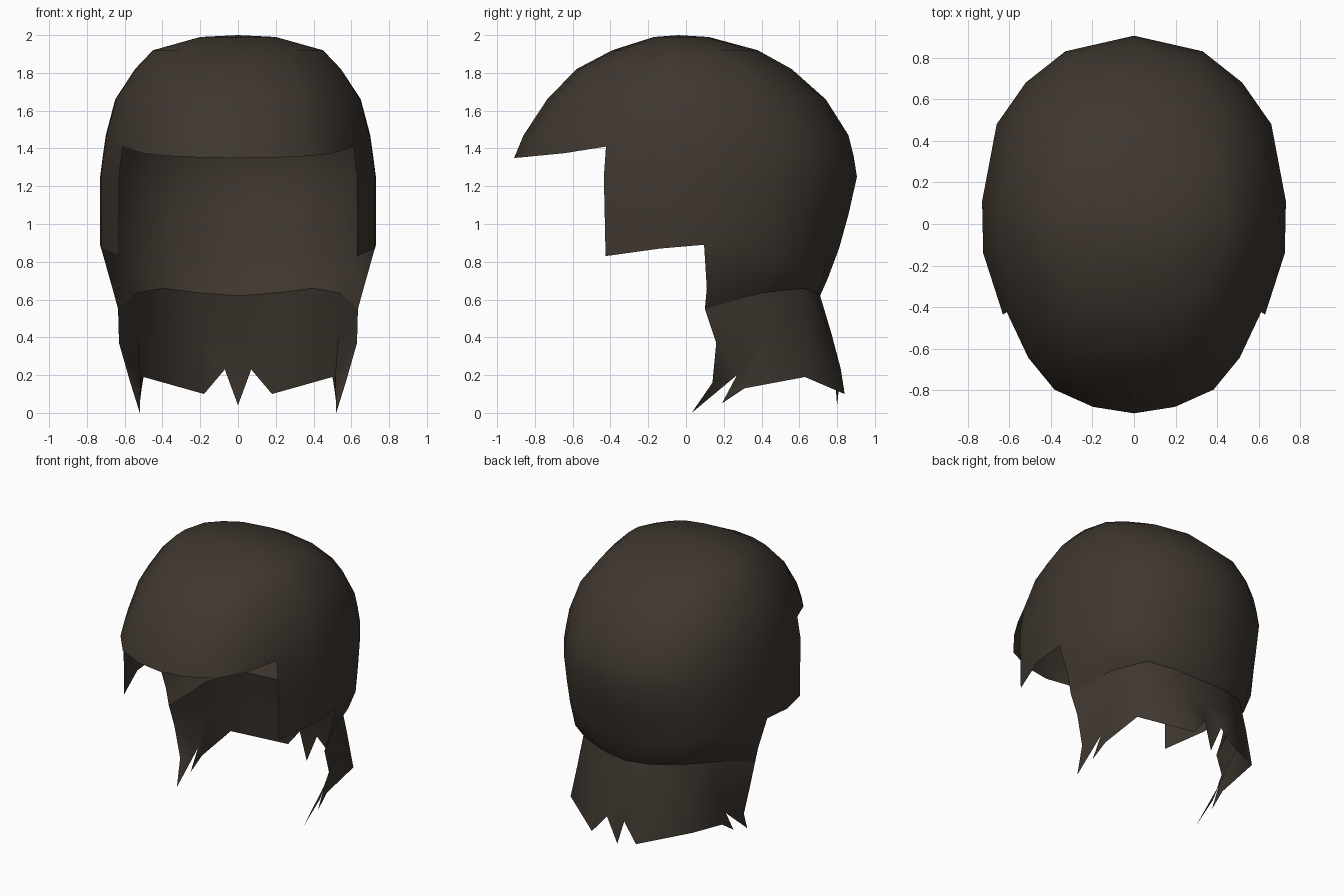
import bpy, bmesh

if "Cube" in bpy.data.objects:
    bpy.data.objects.remove(bpy.data.objects["Cube"])

mat = bpy.data.materials.new("dark brown hair")
mat.diffuse_color = (0.050, 0.038, 0.029, 1)
mat.use_nodes = True
mat.node_tree.nodes["Principled BSDF"].inputs["Base Color"].default_value = mat.diffuse_color


def make_half(name, faces):
    """Build one half from faces given as point lists, then mirror it."""
    bm = bmesh.new()
    for pts in faces:
        bm.faces.new([bm.verts.new(p) for p in pts])
    bmesh.ops.remove_doubles(bm, verts=bm.verts, dist=0.0005)
    me = bpy.data.meshes.new(name)
    bm.to_mesh(me)
    bm.free()
    me.materials.append(mat)
    ob = bpy.data.objects.new(name, me)
    bpy.context.collection.objects.link(ob)
    mod = ob.modifiers.new("mirror", 'MIRROR')
    mod.use_clip = True
    me.shade_smooth()
    return ob


def strip(upper, lower):
    """Quads between two rows of points, first point towards the front."""
    return [(upper[i], lower[i], lower[i + 1], upper[i + 1])
            for i in range(len(upper) - 1)]


# Widest outline of the head from front centre to back centre
OUTLINE = [(0, -.91), (.2, -.88), (.39, -.80), (.52, -.65), (.63, -.435), (.725, -.14),
           (.73, .11), (.66, .48), (.52, .68), (.33, .83), (0, .905)]
# Head profile: z, half width, front y, back y
PROFILE = [(1.99, .20, -.17, .12), (1.92, .45, -.39, .38), (1.82, .545, -.58, .56),
           (1.66, .65, -.735, .74), (1.47, .70, -.86, .86), (1.35, .717, -.91, .89),
           (1.25, .73, -.91, .905), (1.05, .73, -.90, .86), (.87, .73, -.89, .81),
           (.83, .73, -.89, .80)]
CY = -.04


def section(z):
    for a, b in zip(PROFILE, PROFILE[1:]):
        if z >= b[0]:
            t = (a[0] - z) / (a[0] - b[0])
            return [p + (q - p) * t for p, q in zip(a[1:], b[1:])]
    return PROFILE[-1][1:]


def point(col, z):
    x, y = OUTLINE[col]
    w, yf, yb = section(z)
    s = (yf - CY) / (-.91 - CY) if y < CY else (yb - CY) / (.905 - CY)
    return (x * w / .73, CY + (y - CY) * s, z)


# Crown and fringe: full rings down to the fringe edge
cols = range(11)
rings = [[point(c, z) for c in cols] for z in (1.99, 1.92, 1.82, 1.66, 1.47)]
fringe = [1.35, 1.352, 1.36, 1.375, 1.41] + [1.36] * 6
rings.append([point(c, z) for c, z in zip(cols, fringe)])
faces = [((0, CY, 2.0), a, b) for a, b in zip(rings[0], rings[0][1:])]
for up, low in zip(rings, rings[1:]):
    faces += strip(up, low)

# Sides and back, open at the face, with sideburns ending at the ear
low_edge = [.83, .87, .89] + [.87] * 4
side = [rings[-1][4:]]
for z in (1.25, 1.05):
    side.append([point(c, z) for c in range(4, 11)])
side.append([point(c, z) for c, z in zip(range(4, 11), low_edge)])
for up, low in zip(side, side[1:]):
    faces += strip(up, low)

# Back of the head narrowing to the nape
nape = [(.635, .10, .55), (.535, .40, .635), (.40, .62, .66), (.2, .69, .635), (0, .71, .62)]
mid = [(.665, .11, .66), (.59, .44, .72), (.455, .64, .73), (.26, .73, .72), (0, .75, .71)]
faces += strip(side[-1][2:], mid) + strip(mid, nape)
make_half("hair_cap", faces)

# Flared nape hair with pointed locks
m = [(.63, .16, .37), (.53, .42, .40), (.44, .64, .43), (.2, .755, .42), (0, .77, .42)]
a, tip1, n = (.57, .14, .16), (.52, .03, 0), (.515, .27, .20)
tip2, b, c = (.52, .19, .05), (.51, .31, .13), (.50, .63, .19)
d, e, tip3 = (.18, .84, .10), (.07, .82, .23), (0, .80, .04)
locks = strip(nape, m) + [
    (m[0], a, n), (a, tip1, n), (m[0], n, m[1]), (n, tip2, b), (n, b, m[1]),
    (m[1], b, c, m[2]), (m[2], c, d, m[3]), (m[3], d, e), (m[3], e, m[4]),
    (e, tip3, m[4])]
make_half("nape_hair", locks)
